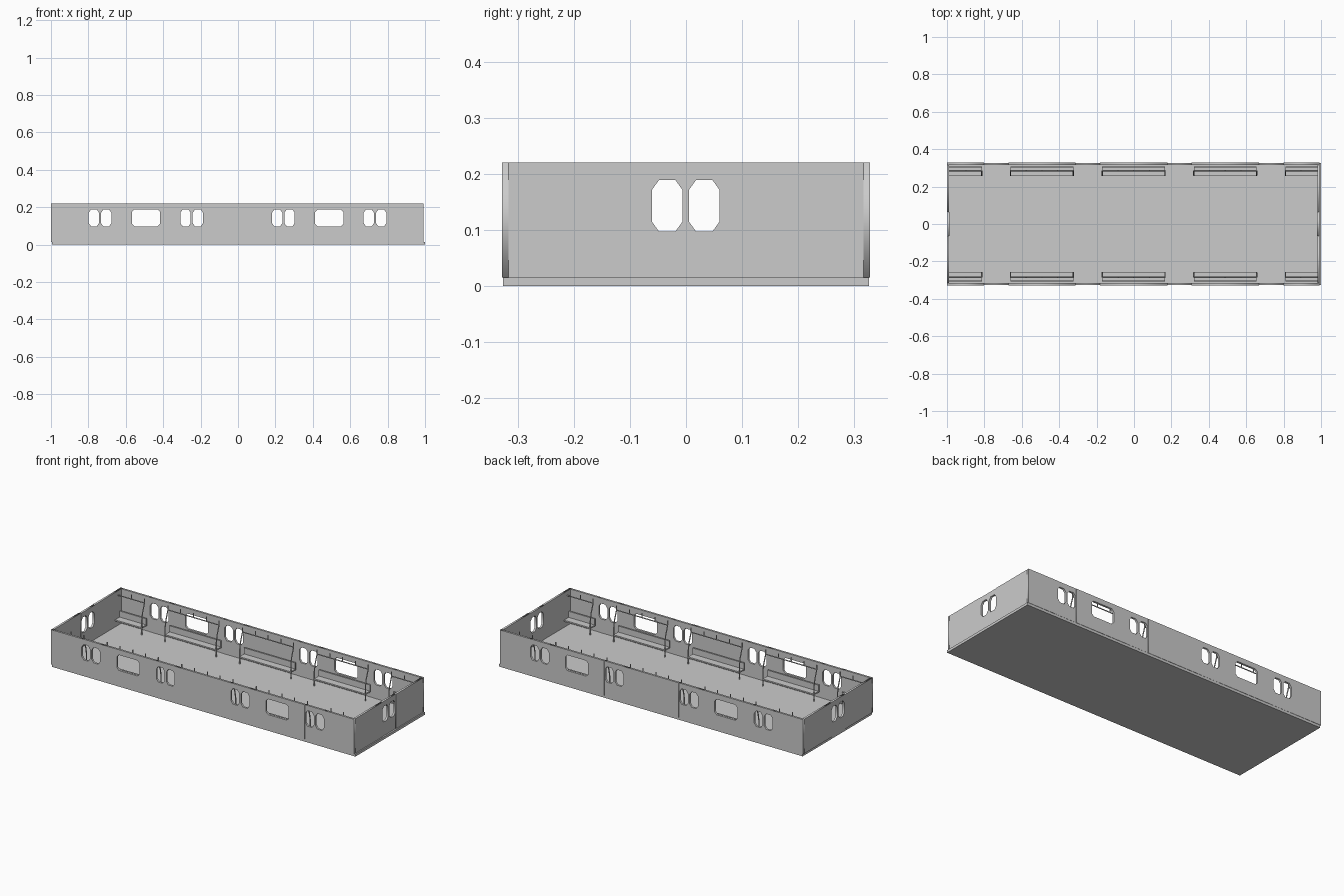
import bpy
import bmesh
from math import pi
from mathutils import Matrix

if "Cube" in bpy.data.objects:
    bpy.data.objects.remove(bpy.data.objects["Cube"])

FLOOR, TOP = 0.015, 0.22
X0, X1, Y = -1.0, 0.993, 0.328      # outer faces of the walls
T = 0.012                           # wall thickness
DOORS = (-0.737, -0.247, 0.243, 0.733)
HALF = 0.065                        # half width of a door


def box(name, lo, hi):
    bm = bmesh.new()
    bmesh.ops.create_cube(bm, size=1)
    for v in bm.verts:
        v.co = [lo[i] + (v.co[i] + 0.5) * (hi[i] - lo[i]) for i in range(3)]
    me = bpy.data.meshes.new(name)
    bm.to_mesh(me)
    bm.free()
    ob = bpy.data.objects.new(name, me)
    bpy.context.collection.objects.link(ob)
    return ob


def curve_object(name, cu, matrix=None):
    # turn a curve into a mesh part
    tmp = bpy.data.objects.new(name + "_curve", cu)
    bpy.context.collection.objects.link(tmp)
    dg = bpy.context.evaluated_depsgraph_get()
    me = bpy.data.meshes.new_from_object(tmp.evaluated_get(dg))
    bpy.data.objects.remove(tmp)
    if matrix:
        me.transform(matrix)
    ob = bpy.data.objects.new(name, me)
    bpy.context.collection.objects.link(ob)
    return ob


def add_loop(cu, pts, cyclic=True):
    sp = cu.splines.new('POLY')
    sp.points.add(len(pts) - 1)
    for p, co in zip(sp.points, pts):
        p.co = (co[0], co[1], co[2] if len(co) > 2 else 0, 1)
    sp.use_cyclic_u = cyclic


def window(a0, a1, b0=0.097, b1=0.189, ca=0.013, cb=0.018):
    # chamfered opening
    return [(a0 + ca, b0), (a1 - ca, b0), (a1, b0 + cb), (a1, b1 - cb),
            (a1 - ca, b1), (a0 + ca, b1), (a0, b1 - cb), (a0, b0 + cb)]


def panel(name, a0, a1, holes, thick, matrix):
    # flat upright sheet with openings
    cu = bpy.data.curves.new(name, 'CURVE')
    cu.dimensions = '2D'
    cu.fill_mode = 'BOTH'
    cu.extrude = thick / 2
    add_loop(cu, [(a0, FLOOR), (a1, FLOOR), (a1, TOP), (a0, TOP)])
    for h in holes:
        add_loop(cu, h)
    return curve_object(name, cu, matrix)


def door_holes(c):
    return [window(c - 0.061, c - 0.006), window(c + 0.005, c + 0.060)]


def rod(name, paths, radius):
    cu = bpy.data.curves.new(name, 'CURVE')
    cu.dimensions = '3D'
    cu.bevel_depth = radius
    cu.bevel_resolution = 1
    cu.use_fill_caps = True
    for p in paths:
        add_loop(cu, p, False)
    ob = curve_object(name, cu)
    for f in ob.data.polygons:
        f.use_smooth = len(f.vertices) == 4
    return ob


# floor slab
box("floor", (-0.995, -0.326, 0), (1.0, 0.326, FLOOR))

# long side walls and their double doors
for s, side in ((-1, "front"), (1, "back")):
    def upright(t):
        return Matrix.Translation((0, s * (Y - t / 2), 0)) @ Matrix.Rotation(pi / 2, 4, 'X')
    edges = [X0] + [e for d in DOORS for e in (d - HALF, d + HALF)] + [X1]
    for i in range(0, len(edges), 2):
        a, b = edges[i], edges[i + 1]
        c = (a + b) / 2
        big = [window(c - 0.075, c + 0.075, ca=0.014, cb=0.014)] if i in (2, 6) else []
        panel(side + "_wall", a, b, big, T, upright(T))
    for d in DOORS:
        m = Matrix.Translation((0, -s * 0.001, 0)) @ upright(T)
        panel(side + "_door", d - HALF, d + HALF, door_holes(d), T, m)

# end walls and end doors
turn = Matrix.Rotation(pi / 2, 4, 'Z') @ Matrix.Rotation(pi / 2, 4, 'X')
for x, inward, side in ((X0, 1, "left"), (X1, -1, "right")):
    m = Matrix.Translation((x + inward * T / 2, 0, 0)) @ turn
    panel(side + "_wall", -Y + T, -HALF, [], T, m)
    panel(side + "_wall", HALF, Y - T, [], T, m)
    m = Matrix.Translation((inward * 0.002, 0, 0)) @ m
    panel(side + "_door", -HALF, HALF, door_holes(0), T, m)

# benches, poles, rails and hanger stubs, the end benches being halves
LO, HI = X0 + T, X1 - T
RAIL_Z, RAIL_Y = 0.194, 0.285
for s in (-1, 1):
    for k in range(-2, 3):
        c = -0.002 + 0.49 * k
        a, b = max(c - 0.168, LO), min(c + 0.168, HI)
        ends = [x for x in (c - 0.168, c + 0.168) if LO < x < HI]
        y0, y1 = sorted((s * 0.257, s * 0.303))
        box("seat", (a, y0, 0.05), (b, y1, 0.058))
        y0, y1 = sorted((s * 0.300, s * 0.308))
        box("seat_back", (a, y0, 0.05), (b, y1, 0.094))
        rod("pole", [[(x, s * 0.259, FLOOR), (x, s * 0.259, 0.10),
                      (x, s * 0.266, 0.14), (x, s * RAIL_Y, RAIL_Z),
                      (x, s * RAIL_Y, TOP)] for x in ends], 0.0035)
        rod("hand_rail", [[(a, s * RAIL_Y, RAIL_Z), (b, s * RAIL_Y, RAIL_Z)]], 0.003)
        stubs = [x for x in (c - 0.084, c, c + 0.084) if LO + 0.02 < x < HI - 0.02]
        rod("rail_hanger", [[(x, s * RAIL_Y, RAIL_Z), (x, s * RAIL_Y, TOP)]
                            for x in stubs], 0.003)
